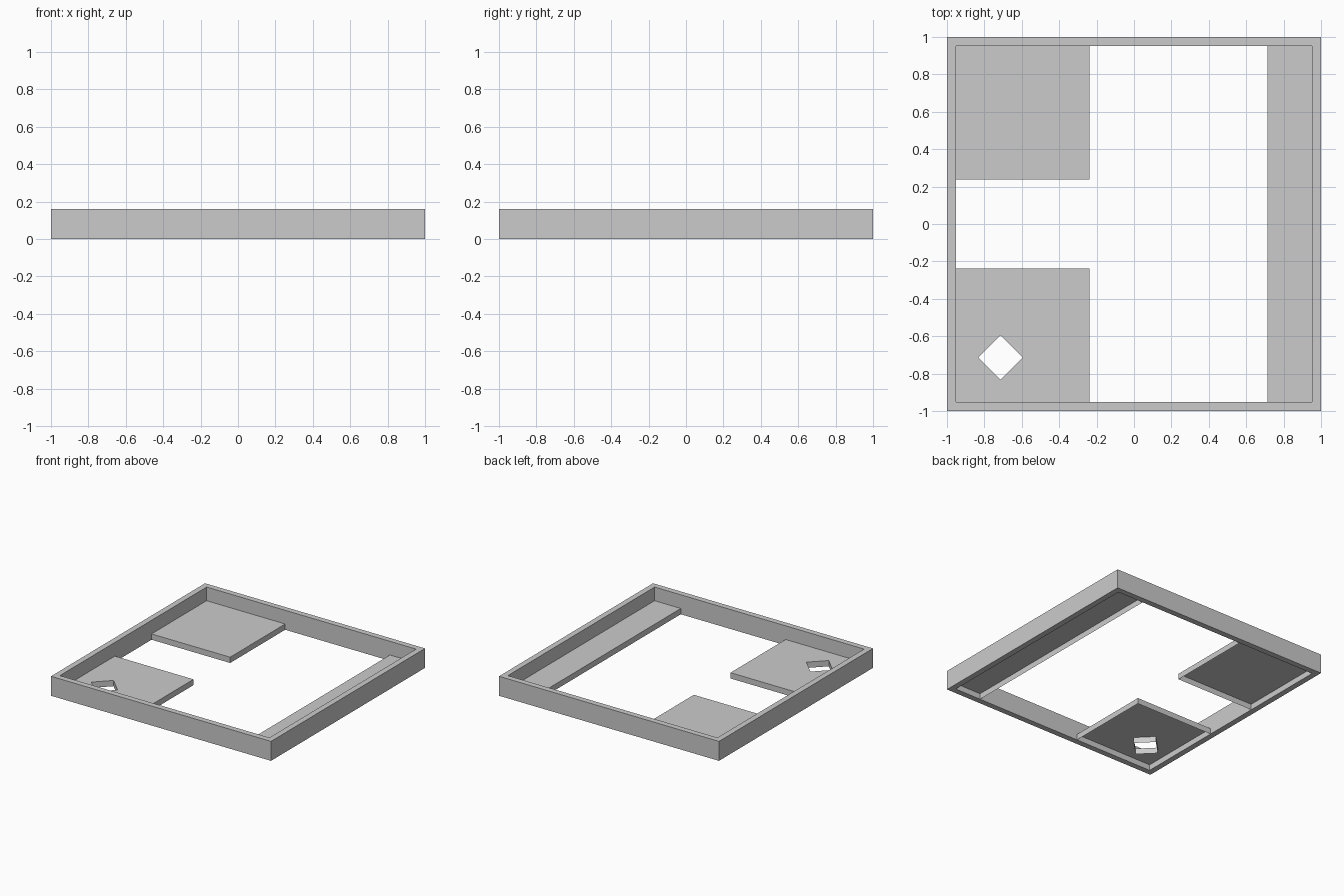
import bpy, bmesh

if "Cube" in bpy.data.objects:
    bpy.data.objects.remove(bpy.data.objects["Cube"])

U = 1 / 4.2          # layout module
IN = 4 * U           # inner half-width of the frame
FRAME_H = 0.16
PLATE_H = 0.2 * U


def finish(name, bm):
    mesh = bpy.data.meshes.new(name)
    bm.to_mesh(mesh)
    bm.free()
    obj = bpy.data.objects.new(name, mesh)
    bpy.context.collection.objects.link(obj)
    return obj


def square(r):
    return [(-r, -r), (r, -r), (r, r), (-r, r)]


# Solid square rim: outer and inner rings at both heights, joined by quads
def make_frame(name):
    bm = bmesh.new()
    rings = [[bm.verts.new((x, y, z)) for x, y in square(r)]
             for r, z in ((1, 0), (1, FRAME_H), (IN, FRAME_H), (IN, 0))]
    for k in range(4):
        a, b = rings[k], rings[(k + 1) % 4]
        for i in range(4):
            j = (i + 1) % 4
            bm.faces.new((a[i], a[j], b[j], b[i]))
    finish(name, bm)


# Raised plate with a hanging skirt on its free edges, open underneath
def make_plate(name, x0, x1, y0, y1, hole=None):
    bm = bmesh.new()
    loops = [[(x0, y0), (x1, y0), (x1, y1), (x0, y1)]]
    if hole:
        cx, cy, r = hole
        loops.append([(cx - r, cy), (cx, cy + r), (cx + r, cy), (cx, cy - r)])
    rings = [[bm.verts.new((x, y, PLATE_H)) for x, y in lp] for lp in loops]
    edges = [bm.edges.new((r[i], r[(i + 1) % 4])) for r in rings for i in range(4)]
    bmesh.ops.triangle_fill(bm, edges=edges, use_beauty=True, use_dissolve=False)
    bm.normal_update()
    for f in bm.faces:
        if f.normal.z < 0:
            f.normal_flip()
    for ring in rings:
        low = [bm.verts.new((v.co.x, v.co.y, 0)) for v in ring]
        for i in range(4):
            j = (i + 1) % 4
            mid = (ring[i].co + ring[j].co) / 2
            if max(abs(mid.x), abs(mid.y)) < IN - 1e-4:
                bm.faces.new((low[i], low[j], ring[j], ring[i]))
    loose = [v for v in bm.verts if not v.link_faces]
    bmesh.ops.delete(bm, geom=loose, context='VERTS')
    finish(name, bm)


make_frame("outer_frame")
make_plate("back_left_plate", -IN, -U, U, IN)
make_plate("front_left_plate", -IN, -U, -IN, -U, hole=(-3 * U, -3 * U, U / 2))
make_plate("right_strip", 3 * U, IN, -IN, IN)
